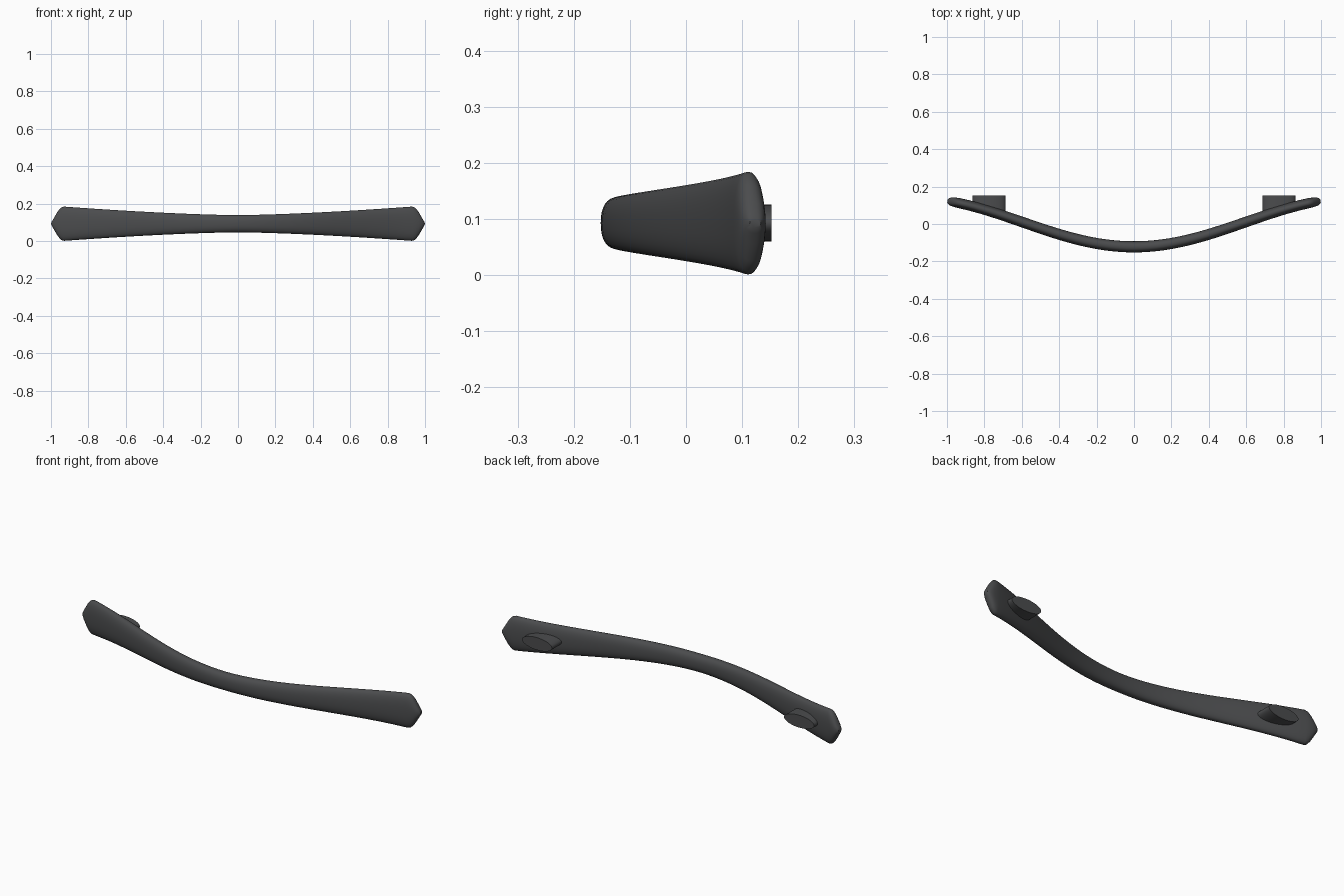
import bpy, bmesh, math

if "Cube" in bpy.data.objects:
    bpy.data.objects.remove(bpy.data.objects["Cube"])

ZC = 0.0925
SIDES = 32
AMP, FREQ = 0.1307, 2.65


def path_y(x):
    return -0.122 + AMP * (1 - math.cos(FREQ * x))


def finish(bm, name, angle):
    bmesh.ops.recalc_face_normals(bm, faces=bm.faces)
    mesh = bpy.data.meshes.new(name)
    bm.to_mesh(mesh)
    bm.free()
    obj = bpy.data.objects.new(name, mesh)
    bpy.context.collection.objects.link(obj)
    mat = bpy.data.materials.get("dark_grey") or bpy.data.materials.new("dark_grey")
    mat.diffuse_color = (0.07, 0.072, 0.075, 1)
    mat.use_nodes = True
    mat.node_tree.nodes["Principled BSDF"].inputs["Base Color"].default_value = mat.diffuse_color
    mesh.materials.append(mat)
    bpy.ops.object.select_all(action='DESELECT')
    obj.select_set(True)
    bpy.context.view_layer.objects.active = obj
    bpy.ops.object.shade_smooth_by_angle(angle=math.radians(angle))
    return obj


def spow(v, p):
    return math.copysign(abs(v) ** p, v)


# Handle bar: flattened oval section swept along a bowed path, with tapered tips
half = [(0.93 * i / 24, 0.046 + 0.0455 * (i / 24) ** 1.5, 0.030 - 0.003 * i / 24)
        for i in range(25)]
half += [(0.945, 0.087, 0.0265), (0.962, 0.068, 0.025),
         (0.980, 0.037, 0.022), (0.991, 0.018, 0.016), (0.997, 0.008, 0.010)]
stations = [(-x, h, t) for x, h, t in reversed(half[1:])] + half

bm = bmesh.new()
rings = []
for x, h, t in stations:
    slope = AMP * FREQ * math.sin(FREQ * x)
    n = math.hypot(1, slope)
    ring = []
    for k in range(SIDES):
        a = 2 * math.pi * k / SIDES
        d = t * spow(math.cos(a), 0.85)
        z = ZC + h * spow(math.sin(a), 0.85)
        ring.append(bm.verts.new((x - d * slope / n, path_y(x) + d / n, z)))
    rings.append(ring)
for r0, r1 in zip(rings, rings[1:]):
    for k in range(SIDES):
        j = (k + 1) % SIDES
        bm.faces.new((r0[k], r0[j], r1[j], r1[k]))
bm.faces.new(rings[0])
bm.faces.new(rings[-1])
finish(bm, "handle_bar", 40)

# Oval mounting bosses on the back, flat ended
for side, name in ((-1, "mounting_boss_left"), (1, "mounting_boss_right")):
    bm = bmesh.new()
    oval = [(side * 0.775 + 0.0885 * math.cos(2 * math.pi * k / 40),
             ZC + 0.033 * math.sin(2 * math.pi * k / 40)) for k in range(40)]
    front = [bm.verts.new((x, path_y(x) + 0.015, z)) for x, z in oval]
    back = [bm.verts.new((x, 0.152, z)) for x, z in oval]
    for k in range(40):
        j = (k + 1) % 40
        bm.faces.new((front[k], front[j], back[j], back[k]))
    bm.faces.new(front)
    bm.faces.new(back)
    finish(bm, name, 35)
